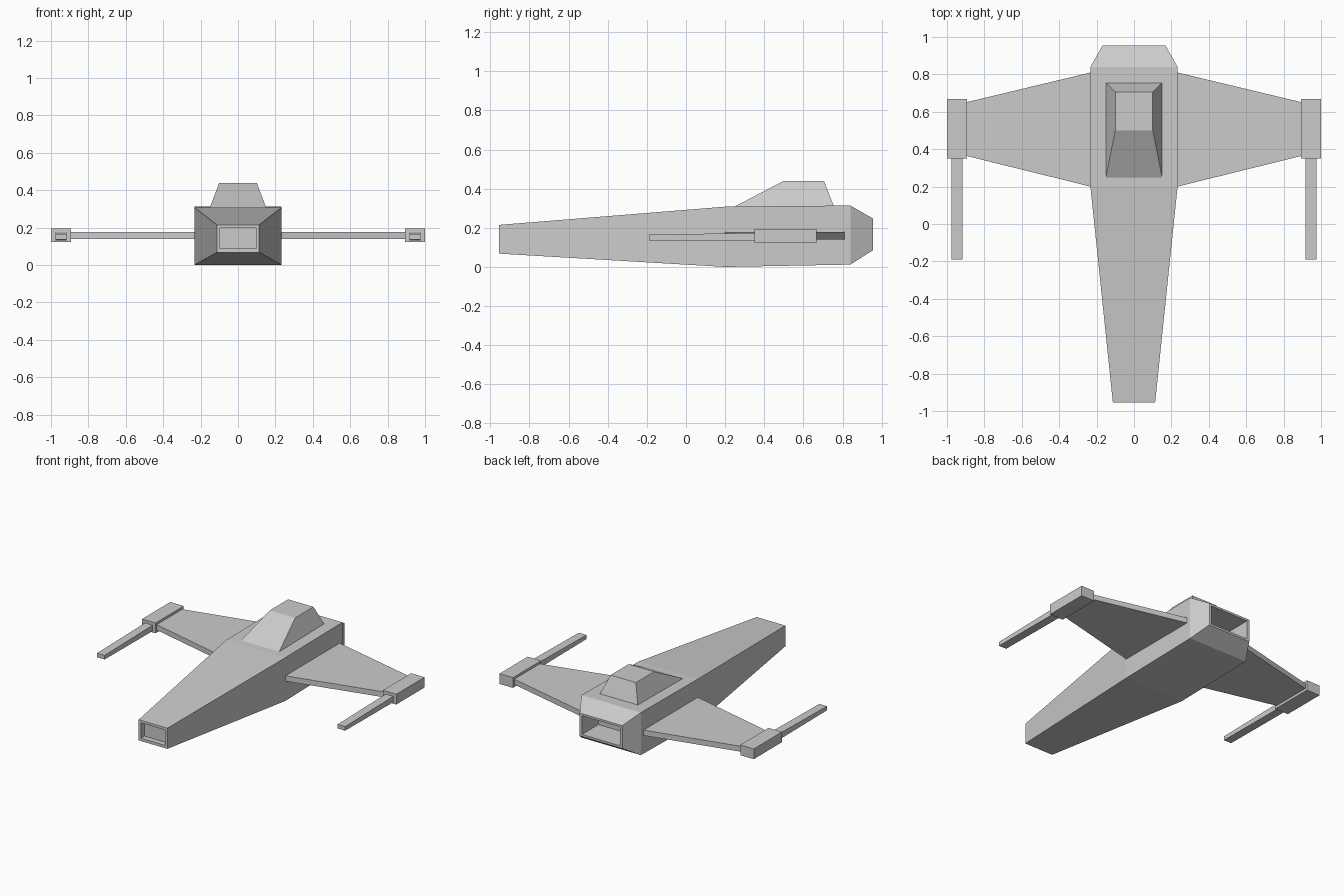
import bpy
import bmesh

if "Cube" in bpy.data.objects:
    bpy.data.objects.remove(bpy.data.objects["Cube"])


def finish(name, bm):
    bmesh.ops.recalc_face_normals(bm, faces=bm.faces)
    mesh = bpy.data.meshes.new(name)
    bm.to_mesh(mesh)
    bm.free()
    obj = bpy.data.objects.new(name, mesh)
    bpy.context.collection.objects.link(obj)
    return obj


def loft(name, rings):
    """Skin a chain of four-cornered rings and cap both ends."""
    bm = bmesh.new()
    loops = [[bm.verts.new(p) for p in ring] for ring in rings]
    for a, b in zip(loops, loops[1:]):
        for i in range(4):
            j = (i + 1) % 4
            bm.faces.new((a[i], a[j], b[j], b[i]))
    bm.faces.new(loops[0])
    bm.faces.new(loops[-1])
    return finish(name, bm)


def section(y, x0, x1, z0, z1):
    """Rectangle facing along y."""
    return [(x0, y, z0), (x1, y, z0), (x1, y, z1), (x0, y, z1)]


def plan(z, x, y0, y1):
    """Centred rectangle facing along z."""
    return [(-x, y0, z), (x, y0, z), (x, y1, z), (-x, y1, z)]


# Fuselage with recessed nose and hollow exhaust: y, half width, bottom, top
hull = [
    (-0.915, 0.095, 0.088, 0.197),
    (-0.955, 0.095, 0.088, 0.197),
    (-0.955, 0.113, 0.068, 0.215),
    (0.20, 0.233, 0.00, 0.308),
    (0.84, 0.233, 0.012, 0.314),
    (0.955, 0.168, 0.085, 0.248),
    (0.955, 0.15, 0.10, 0.233),
    (0.77, 0.15, 0.10, 0.233),
]
loft("fuselage", [section(y, -w, w, b, t) for y, w, b, t in hull])

# Cockpit canopy
loft("canopy", [plan(0.30, 0.152, 0.235, 0.76),
                plan(0.312, 0.149, 0.255, 0.755),
                plan(0.44, 0.10, 0.50, 0.705)])

# Wings, wing-tip pods and guns on both sides
for side, s in (("left", -1), ("right", 1)):
    wing = [(0.22, 0.197, 0.813), (0.90, 0.365, 0.65)]
    loft(side + "_wing", [[(s * x, y0, 0.14), (s * x, y1, 0.14),
                           (s * x, y1, 0.178), (s * x, y0, 0.178)]
                          for x, y0, y1 in wing])
    loft(side + "_wing_pod", [section(0.35, s * 0.894, s, 0.122, 0.195),
                              section(0.667, s * 0.894, s, 0.122, 0.195)])
    loft(side + "_gun", [section(-0.19, s * 0.916, s * 0.976, 0.136, 0.165),
                         section(0.36, s * 0.916, s * 0.976, 0.132, 0.174)])
